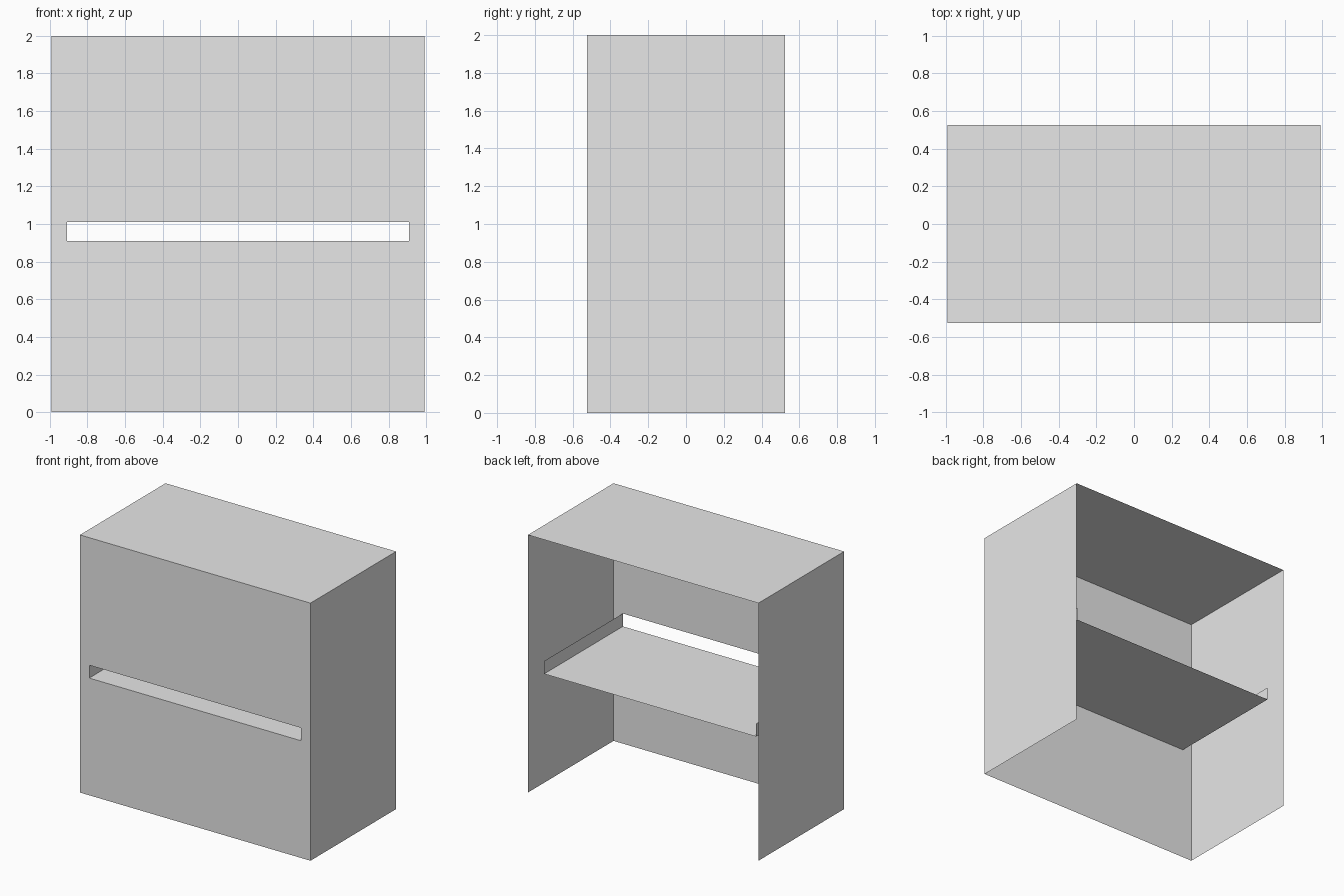
import bpy

cube = bpy.data.objects.get("Cube")
if cube:
    bpy.data.objects.remove(cube, do_unlink=True)

# Overall size, slot opening and shelf depth
X, Y, H = 0.99, 0.525, 2.0
SX, SZ0, SZ1 = 0.91, 0.91, 1.01
SHELF_BACK = 0.44

grey = bpy.data.materials.new("plain grey")
grey.use_nodes = True
colour = (0.8, 0.8, 0.8, 1.0)
grey.diffuse_color = colour
grey.node_tree.nodes["Principled BSDF"].inputs["Base Color"].default_value = colour


def make_part(name, verts, faces):
    mesh = bpy.data.meshes.new(name)
    mesh.from_pydata(verts, [], faces)
    mesh.materials.append(grey)
    mesh.update()
    obj = bpy.data.objects.new(name, mesh)
    bpy.context.collection.objects.link(obj)
    return obj


def sweep_y(name, profile, y0, y1):
    """Run an open x-z profile from y0 to y1 as a thin sheet."""
    n = len(profile)
    verts = [(x, y, z) for y in (y0, y1) for x, z in profile]
    faces = [(i, i + 1, n + i + 1, n + i) for i in range(n - 1)]
    return make_part(name, verts, faces)


# Side walls and top as one folded sheet, open below and behind
sweep_y("side_walls_and_top", [(X, 0), (X, H), (-X, H), (-X, 0)], -Y, Y)

# Front panel: a 3 x 3 grid with the middle cell left open as the slot
xs, zs = (-X, -SX, SX, X), (0, SZ0, SZ1, H)
verts = [(x, -Y, z) for z in zs for x in xs]
faces = [(r * 4 + c, r * 4 + c + 1, r * 4 + c + 5, r * 4 + c + 4)
         for r in range(3) for c in range(3) if (r, c) != (1, 1)]
make_part("front_panel", verts, faces)

# Shelf tray with upright side lips, running back from the slot
sweep_y("shelf_tray", [(-SX, SZ1), (-SX, SZ0), (SX, SZ0), (SX, SZ1)], -Y, SHELF_BACK)
